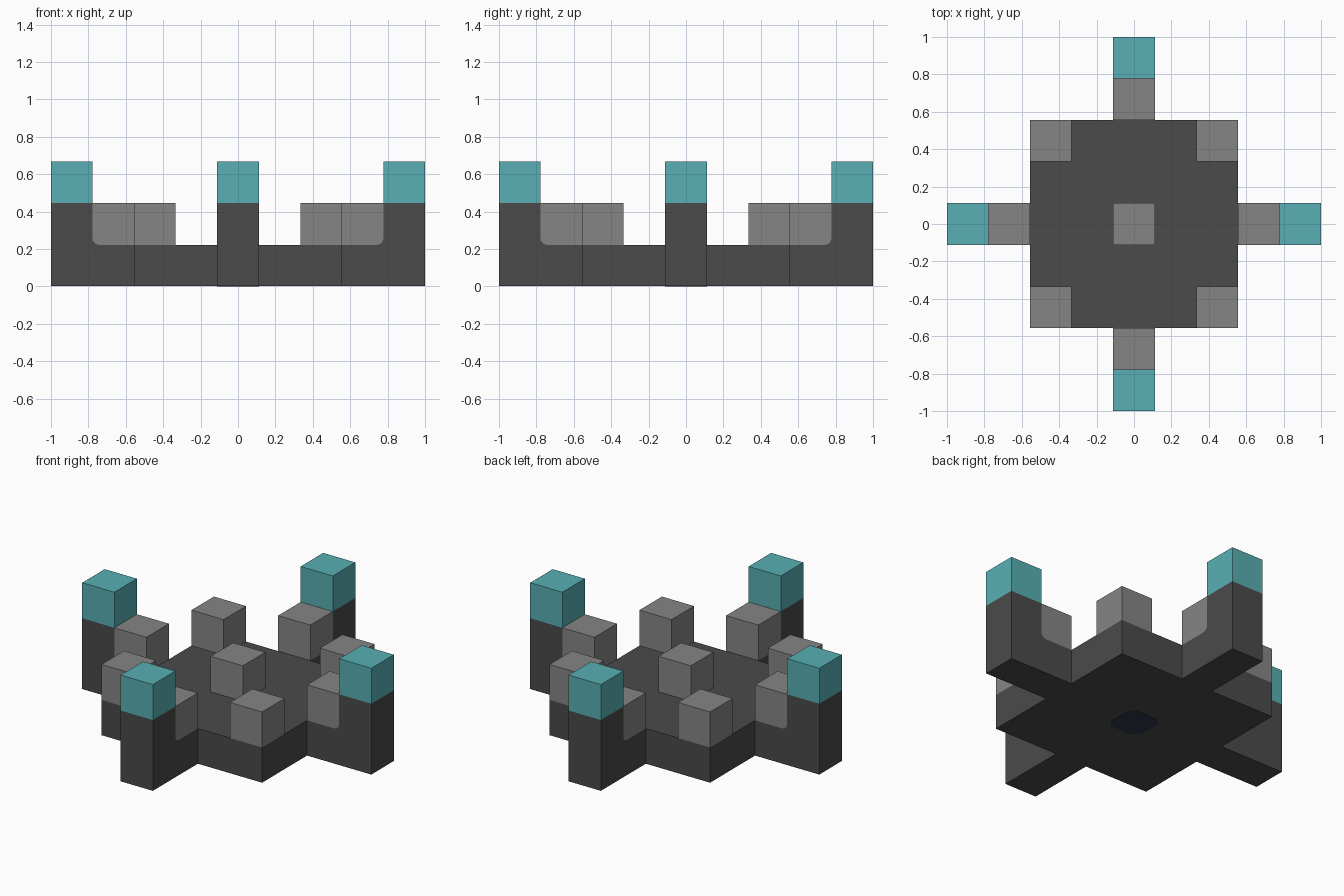
import bpy
import bmesh
from math import sin, cos, pi
from mathutils import Matrix, Vector

default = bpy.data.objects.get("Cube")
if default:
    bpy.data.objects.remove(default, do_unlink=True)

U = 2 / 9          # side of one block
H = U / 2
R = 0.035          # corner rounding
BASE = 0.002       # blocks rest just above the underside plate


def material(name, rgb):
    mat = bpy.data.materials.new(name)
    mat.use_nodes = True
    mat.diffuse_color = (*rgb, 1)
    mat.node_tree.nodes["Principled BSDF"].inputs["Base Color"].default_value = (*rgb, 1)
    return mat


DARK = material("dark grey", (0.069, 0.069, 0.069))
GREY = material("mid grey", (0.235, 0.235, 0.235))
TEAL = material("teal", (0.098, 0.429, 0.456))
NAVY = material("dark navy", (0.031, 0.037, 0.065))


def prism(name, points, depth, mat, turn=Matrix()):
    """Extrude a closed 3D outline along the depth vector, then turn it."""
    bm = bmesh.new()
    face = bm.faces.new([bm.verts.new(p) for p in points])
    grown = bmesh.ops.extrude_face_region(bm, geom=[face])["geom"]
    bmesh.ops.translate(bm, verts=[v for v in grown if isinstance(v, bmesh.types.BMVert)],
                        vec=Vector(depth))
    bmesh.ops.transform(bm, matrix=turn, verts=bm.verts)
    bmesh.ops.recalc_face_normals(bm, faces=bm.faces)
    mesh = bpy.data.meshes.new(name)
    bm.to_mesh(mesh)
    bm.free()
    mesh.materials.append(mat)
    obj = bpy.data.objects.new(name, mesh)
    bpy.context.collection.objects.link(obj)
    return obj


def box(name, x, y, z0, z1, half, mat, turn=Matrix()):
    outline = [(x + half * a, y + half * b, z0)
               for a, b in ((-1, -1), (1, -1), (1, 1), (-1, 1))]
    return prism(name, outline, (0, 0, z1 - z0), mat, turn)


# Square base with a raised block in the middle
box("base_slab", 0, 0, BASE, U, 2.5 * U, DARK)
box("centre_block", 0, 0, U, 2 * U, H, GREY)

# Shared curve where an arm's step meets its upright
inner, step, outer = 2.5 * U, 3.5 * U, 4.5 * U
curve = [(step - R + R * sin(a), U + R - R * cos(a))
         for a in (pi / 2 * i / 5 for i in range(6))]
arm_profile = [(inner, BASE), (outer, BASE), (outer, 2 * U), (step, 2 * U)] \
    + curve[::-1] + [(inner, U)]
step_profile = [(inner, U)] + curve + [(step, 2 * U), (inner, 2 * U)]

# Four arms with teal caps, and four corner blocks
for i, side in enumerate(("left", "back", "right", "front")):
    turn = Matrix.Rotation(i * pi / 2, 4, "Z")
    for part, profile, mat in (("arm", arm_profile, DARK),
                               ("step_block", step_profile, GREY)):
        prism(f"{side}_{part}", [(x, -H, z) for x, z in profile], (0, U, 0), mat, turn)
    box(f"{side}_cap", 4 * U, 0, 2 * U, 3 * U, H, TEAL, turn)
    box(f"corner_block_{i + 1}", 2 * U, 2 * U, U, 2 * U, H, GREY, turn)

# Thin underside plate with cut corners
c = H - R
plate = []
for i in range(4):
    turn = Matrix.Rotation(i * pi / 2, 4, "Z")
    plate += [turn @ Vector((H, c, 0)), turn @ Vector((c, H, 0))]
prism("underside_plate", plate, (0, 0, 2 * BASE), NAVY)
